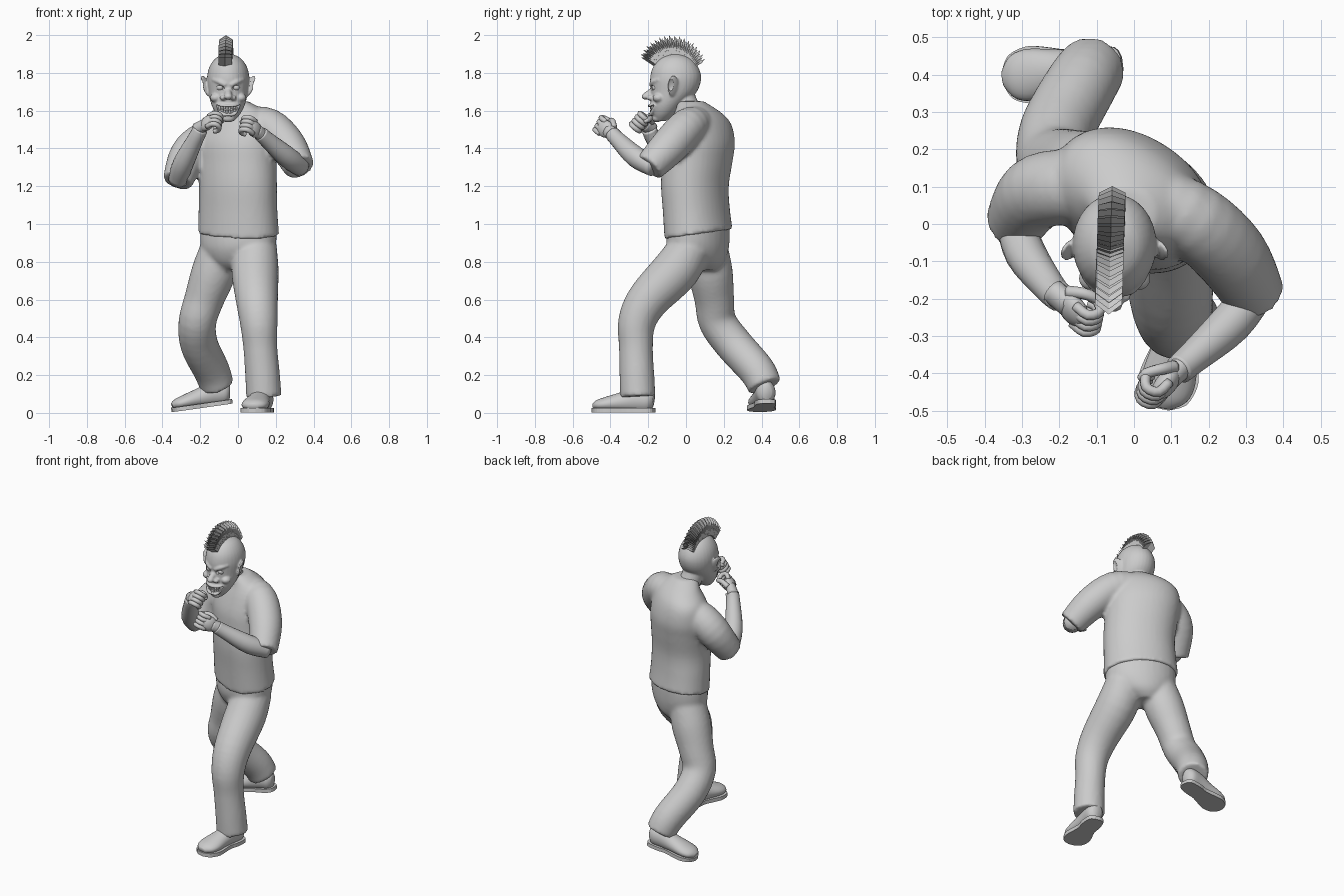
import bpy, bmesh, math
from mathutils import Vector, Matrix

if "Cube" in bpy.data.objects:
    bpy.data.objects.remove(bpy.data.objects["Cube"])


def finish(bm, name, smooth=True):
    bmesh.ops.recalc_face_normals(bm, faces=bm.faces)
    for f in bm.faces:
        f.smooth = smooth
    me = bpy.data.meshes.new(name)
    bm.to_mesh(me)
    bm.free()
    ob = bpy.data.objects.new(name, me)
    bpy.context.collection.objects.link(ob)
    return ob


def catmull(pts, steps):
    n, out = len(pts), []
    for i in range(n - 1):
        p = [pts[max(i - 1, 0)], pts[i], pts[i + 1], pts[min(i + 2, n - 1)]]
        for s in range(steps):
            t = s / steps
            out.append([0.5 * (2 * b + (c - a) * t + (2 * a - 5 * b + 4 * c - d) * t * t
                               + (3 * b - a - 3 * c + d) * t ** 3) for a, b, c, d in zip(*p)])
    return out + [list(pts[-1])]


def tube(bm, pts, flat=False, ref=(1, 0, 0), seg=24, steps=4, sq=1.0):
    """Closed loft. Round: (x,y,z,r) or (x,y,z,a,b). Flat rings: (x,y,z,a,b,yaw)."""
    pts = catmull([tuple(p) + (p[3],) if len(p) == 4 else tuple(p) for p in pts], steps)
    rings = []
    for i, p in enumerate(pts):
        c = Vector(p[:3])
        if flat:
            yaw = math.radians(p[5]) if len(p) > 5 else 0
            u, v = Vector((math.cos(yaw), math.sin(yaw), 0)), Vector((-math.sin(yaw), math.cos(yaw), 0))
        else:
            t = (Vector(pts[min(i + 1, len(pts) - 1)][:3]) - Vector(pts[max(i - 1, 0)][:3])).normalized()
            u = Vector(ref)
            u = (u - t * u.dot(t)).normalized()
            v = t.cross(u)
        ring = []
        for k in range(seg):
            co, si = math.cos(2 * math.pi * k / seg), math.sin(2 * math.pi * k / seg)
            ring.append(bm.verts.new(c + u * p[3] * math.copysign(abs(co) ** sq, co)
                                     + v * p[4] * math.copysign(abs(si) ** sq, si)))
        rings.append(ring)
    for r, q in zip(rings, rings[1:]):
        for k in range(seg):
            bm.faces.new((r[k], r[(k + 1) % seg], q[(k + 1) % seg], q[k]))
    bm.faces.new(rings[0][::-1])
    bm.faces.new(rings[-1])


def ball(bm, c, s, rot=Matrix()):
    m = Matrix.Translation(c) @ rot @ Matrix.Diagonal((*s, 1))
    bmesh.ops.create_uvsphere(bm, u_segments=20, v_segments=12, radius=1, matrix=m)


def fuse(ob, voxel, iters=4, cutter=None):
    """Melt overlapping volumes into one skin, then carve."""
    m = ob.modifiers.new("fuse", 'REMESH')
    m.mode, m.voxel_size, m.use_smooth_shade = 'VOXEL', voxel, True
    s = ob.modifiers.new("soften", 'SMOOTH')
    s.factor, s.iterations = 0.5, iters
    if cutter:
        b = ob.modifiers.new("carve", 'BOOLEAN')
        b.object, b.operation, b.solver = cutter, 'DIFFERENCE', 'EXACT'
        cutter.hide_render = True
        cutter.hide_set(True)
    return ob


# shirt: torso turned to the right, short sleeves, hem dipping at the front
bm = bmesh.new()
tube(bm, [(.003, .066, .945, .224, .163, -27), (0, .055, 1.07, .218, .16, -28), (0, .047, 1.2, .215, .163, -29),
          (-.005, .06, 1.33, .22, .168, -31), (-.01, .07, 1.43, .225, .168, -32), (-.01, .075, 1.53, .205, .14, -32),
          (0, .06, 1.595, .15, .105, -30), (-.015, .025, 1.65, .068, .07, -20)], flat=True, seg=40, sq=.95)
for v in bm.verts:
    if v.co.z < 1.15:
        v.co.z += .025 * (v.co.y - .05) / .178 * (1.15 - v.co.z) / .2
tube(bm, [(.04, .07, 1.53, .09), (.16, .01, 1.515, .1), (.26, -.085, 1.415, .1), (.325, -.195, 1.3, .082)])
tube(bm, [(-.07, .1, 1.47, .09), (-.18, .1, 1.44, .1), (-.265, .08, 1.36, .1), (-.32, 0, 1.225, .08)])
fuse(finish(bm, "shirt"), .012, 4)

# trousers: pelvis plus striding legs
bm = bmesh.new()
tube(bm, [(.003, .066, .985, .212, .152, -27), (0, .063, .88, .208, .152, -27), (-.01, .075, .8, .15, .125, -25),
          (-.02, .085, .755, .07, .08, -20)], flat=True, seg=32)
tube(bm, [(.095, .03, .89, .11), (.09, -.05, .76, .125), (.1, -.2, .6, .112), (.11, -.26, .48, .1),
          (.118, -.265, .35, .09), (.13, -.26, .2, .092), (.137, -.255, .085, .094)])
tube(bm, [(-.085, .11, .88, .11), (-.13, .13, .74, .118), (-.18, .15, .6, .105), (-.215, .168, .48, .1),
          (-.205, .255, .36, .1), (-.14, .375, .225, .096), (-.11, .418, .14, .09)])
fuse(finish(bm, "trousers"), .012, 4)


# shoes: upper loft on an extruded sole, heel at local origin, toe along -y
def shoe(name, heel, toe_dir, pitch, length):
    m = Matrix.Translation(heel) @ Matrix.Rotation(math.atan2(toe_dir[0], -toe_dir[1]), 4, 'Z') \
        @ Matrix.Rotation(pitch, 4, 'X') @ Matrix.Scale(length, 4)
    bm = bmesh.new()
    tube(bm, [(0, -.02, .19, .08, .12), (0, -.1, .2, .15, .19), (0, -.3, .205, .165, .2), (0, -.5, .17, .18, .16),
              (0, -.75, .135, .215, .12), (0, -.9, .115, .18, .09), (0, -.98, .095, .08, .05)])
    bm.transform(m)
    finish(bm, name + "_upper")
    bm = bmesh.new()
    half = catmull([(.05, 0), (.14, -.05), (.175, -.25), (.165, -.42), (.22, -.65), (.235, -.78), (.18, -.93),
                    (.05, -1)], 3)
    bot = [bm.verts.new((x, y, 0)) for x, y in half] + [bm.verts.new((-x, y, 0)) for x, y in half[::-1]]
    ext = bmesh.ops.extrude_face_region(bm, geom=[bm.faces.new(bot)])
    bmesh.ops.translate(bm, vec=(0, 0, .07), verts=[v for v in ext["geom"] if isinstance(v, bmesh.types.BMVert)])
    bm.transform(m)
    finish(bm, name + "_sole", False)


shoe("front_shoe", (.145, -.165, .001), (-.07, -.335), 0, .338)
shoe("rear_shoe", (-.03, .43, .05), (-.32, -.04), math.radians(8), .325)


# forearms and fists
def hand(name, arm, wrist, d, back):
    bm = bmesh.new()
    tube(bm, arm, ref=(0, 0, 1), seg=20)
    finish(bm, name + "_forearm")
    x = Vector(d).normalized()
    z = Vector(back)
    z = (z - x * z.dot(x)).normalized()
    y = z.cross(x)
    side = 1 if y.z > 0 else -1      # thumb stays on the upper side
    bm = bmesh.new()
    ball(bm, (.045, 0, 0), (.048, .042, .026))
    tube(bm, [(-.03, 0, 0, .033, .03), (.03, 0, 0, .034, .026)], ref=(0, 1, 0), seg=12)
    for i in range(4):
        w, r = (-.033 + .022 * i) * side, .0125
        tube(bm, [(.055, w, .008, r), (.094, w, .004, r), (.104, w, -.026, r), (.078, w, -.045, r),
                  (.055, w, -.036, r * .8)], ref=(0, 1, 0), seg=10, steps=3)
    tube(bm, [(.01, .03 * side, -.008, .016), (.045, .046 * side, -.025, .014), (.075, .036 * side, -.048, .013),
              (.09, .02 * side, -.054, .008)], ref=(1, 1, 0), seg=10)
    m = Matrix((x, y, z)).transposed().to_4x4() @ Matrix.Scale(1.1, 4)
    m.translation = Vector(wrist)
    bm.transform(m)
    finish(bm, name + "_fist")


hand("left", [(.335, -.17, 1.3, .05), (.26, -.265, 1.355, .056), (.155, -.36, 1.445, .043), (.12, -.39, 1.477, .04)],
     (.115, -.395, 1.48), (-.55, -.62, .45), (.6, -.75, .25))
hand("right", [(-.32, .01, 1.23, .05), (-.29, -.08, 1.32, .055), (-.225, -.17, 1.45, .043), (-.2, -.195, 1.5, .04)],
     (-.195, -.2, 1.515), (.65, -.6, .38), (-.5, -.5, .5))

# head: skull, neck, nose, brows, cheeks, lips, ears
CX = -.052
bm = bmesh.new()
tube(bm, [(CX, -.135, 1.545, .03, .028), (CX, -.12, 1.58, .062, .06), (CX, -.1, 1.63, .088, .088),
          (CX, -.065, 1.7, .105, .122), (CX, -.055, 1.77, .112, .135), (CX, -.055, 1.83, .1, .12),
          (CX, -.055, 1.877, .067, .08), (CX, -.055, 1.903, .015, .02)], flat=True, seg=32)
tube(bm, [(-.02, .03, 1.57, .07), (-.04, 0, 1.63, .065), (CX, -.03, 1.7, .07)])
ball(bm, (CX, -.155, 1.56), (.035, .025, .022))
ball(bm, (CX, -.14, 1.615), (.066, .052, .04))
tube(bm, [(CX, -.165, 1.745, .012), (CX, -.175, 1.71, .016), (CX, -.208, 1.68, .02)], seg=14)
ball(bm, (CX, -.215, 1.675), (.022, .02, .017))
for s in (-1, 1):
    ball(bm, (CX + s * .026, -.19, 1.668), (.018, .02, .014))
    ball(bm, (CX + s * .066, -.145, 1.668), (.03, .032, .024))
    tube(bm, [(CX + s * .012, -.184, 1.735, .012), (CX + s * .045, -.174, 1.752, .014),
              (CX + s * .08, -.14, 1.765, .01)], ref=(0, 0, 1), seg=12)
    tilt = Matrix.Rotation(s * .35, 4, 'Y') @ Matrix.Rotation(s * .5, 4, 'Z')
    ball(bm, (CX + s * .118, -.068, 1.73), (.011, .034, .06), tilt)
for z0, r in ((1.628, .008), (1.583, .009)):
    tube(bm, [(CX - .062, -.165, 1.63, .006), (CX - .035, -.187, z0, r), (CX, -.196, z0 - .004, r),
              (CX + .035, -.187, z0, r), (CX + .062, -.165, 1.63, .006)], ref=(0, 0, 1), seg=10)
head = finish(bm, "head")

# carving volumes: grin, eye sockets, ear bowls
bm = bmesh.new()
tube(bm, [(CX - .06, -.17, 1.63, .004), (CX - .035, -.186, 1.609, .014), (CX, -.196, 1.603, .018),
          (CX + .035, -.186, 1.609, .014), (CX + .06, -.17, 1.63, .004)], ref=(0, 0, 1), seg=12)
for s in (-1, 1):
    ball(bm, (CX + s * .043, -.183, 1.722), (.024, .016, .013), Matrix.Rotation(-s * .25, 4, 'Y'))
    ball(bm, (CX + s * .138, -.08, 1.738), (.011, .018, .034), Matrix.Rotation(s * .35, 4, 'Y'))
fuse(head, .006, 2, finish(bm, "face_cutter"))

# eyes
bm = bmesh.new()
for s in (-1, 1):
    ball(bm, (CX + s * .043, -.162, 1.722), (.019, .019, .017))
finish(bm, "eyes")

# teeth in two rows along the grin
bm = bmesh.new()
for i in range(8):
    f = (i - 3.5) / 3.5
    for dz in (.009, -.009):
        m = Matrix.Translation((CX + .042 * f, -.184 + .014 * f * f, 1.604 + .012 * f * f + dz * (1 - .35 * f * f))) \
            @ Matrix.Rotation(f * .6, 4, 'Z') @ Matrix.Diagonal((.0105, .014, .014, 1))
        bmesh.ops.create_cube(bm, size=1, matrix=m)
finish(bm, "teeth", False)

# mohawk: fan of pointed chevron blades
bm = bmesh.new()
N = 34
for i in range(N):
    a = math.radians(152 - 128 * i / (N - 1))
    d = Vector((0, math.cos(a), math.sin(a)))
    t = Vector((0, math.sin(a), -math.cos(a)))
    c = Vector((-.068 + .01 * i / N, -.075, 1.795))
    tip = (.205 if i % 2 else .195) - .03 * abs(i / (N - 1) - .45) ** 1.5
    cols = [(-.036, .012, .025), (0, 0, 0), (.036, .012, .025)]      # side offset, chevron sweep, tip drop
    lo, hi, top = [], [], []
    for x, sw, drop in cols:
        p = c + Vector((x, 0, 0)) + t * sw
        lo.append(bm.verts.new(p + d * .095 - t * .009))
        hi.append(bm.verts.new(p + d * .095 + t * .009))
        top.append(bm.verts.new(p + d * (tip - drop)))
    for k in (0, 1):
        bm.faces.new((lo[k], lo[k + 1], top[k + 1], top[k]))
        bm.faces.new((hi[k + 1], hi[k], top[k], top[k + 1]))
        bm.faces.new((lo[k + 1], lo[k], hi[k], hi[k + 1]))
    bm.faces.new((lo[0], top[0], hi[0]))
    bm.faces.new((lo[2], hi[2], top[2]))
finish(bm, "mohawk", False)
